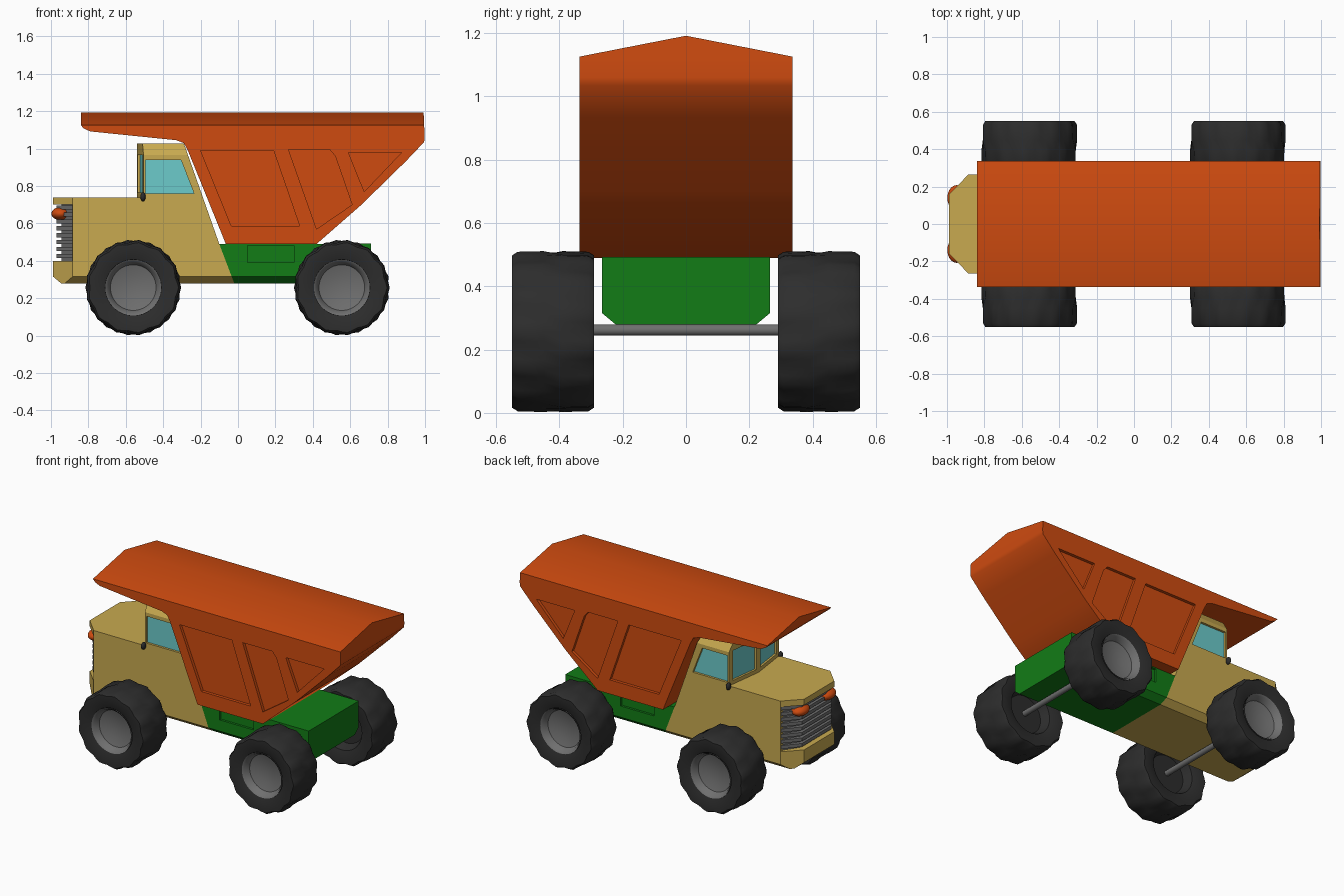
import bpy, bmesh, math
from mathutils import Vector

if "Cube" in bpy.data.objects:
    bpy.data.objects.remove(bpy.data.objects["Cube"])


def material(name, rgb):
    m = bpy.data.materials.new(name)
    m.diffuse_color = (*rgb, 1)
    m.use_nodes = True
    m.node_tree.nodes["Principled BSDF"].inputs["Base Color"].default_value = m.diffuse_color
    return m


ORANGE = material("orange", (0.62, 0.07, 0.005))
TAN = material("tan", (0.58, 0.40, 0.08))
GREEN = material("green", (0.006, 0.20, 0.008))
RUBBER = material("rubber", (0.026, 0.026, 0.026))
GREY = material("grey", (0.16, 0.16, 0.16))
GLASS = material("glass", (0.15, 0.60, 0.60))


def finish(name, bm, mat, angle=30):
    bmesh.ops.remove_doubles(bm, verts=bm.verts, dist=1e-5)
    bmesh.ops.recalc_face_normals(bm, faces=bm.faces)
    me = bpy.data.meshes.new(name)
    bm.to_mesh(me)
    bm.free()
    ob = bpy.data.objects.new(name, me)
    bpy.context.collection.objects.link(ob)
    if mat:
        me.materials.append(mat)
    smooth(ob, angle)
    return ob


def smooth(ob, angle):
    bpy.ops.object.select_all(action='DESELECT')
    ob.select_set(True)
    bpy.context.view_layer.objects.active = ob
    bpy.ops.object.shade_smooth_by_angle(angle=math.radians(angle))


def prism(name, pts, lo, hi, axis, mat=None, slices=(), angle=30):
    """Extrude a 2D outline along y (xz outline) or z (xy outline), then trim by planes."""
    bm = bmesh.new()
    place = (lambda a, b, h: (a, h, b)) if axis == 'y' else (lambda a, b, h: (a, b, h))
    rings = [[bm.verts.new(place(a, b, h)) for a, b in pts] for h in (lo, hi)]
    bm.faces.new(rings[0])
    bm.faces.new(rings[1])
    n = len(pts)
    for i in range(n):
        j = (i + 1) % n
        bm.faces.new((rings[0][i], rings[0][j], rings[1][j], rings[1][i]))
    bmesh.ops.recalc_face_normals(bm, faces=bm.faces)
    for co, no in slices:
        r = bmesh.ops.bisect_plane(bm, geom=bm.verts[:] + bm.edges[:] + bm.faces[:],
                                   plane_co=co, plane_no=Vector(no).normalized(), clear_outer=True)
        edges = [e for e in r['geom_cut'] if isinstance(e, bmesh.types.BMEdge)]
        bmesh.ops.edgenet_fill(bm, edges=edges)
    return finish(name, bm, mat, angle)


def carve(ob, cutters, angle=30):
    bpy.context.view_layer.objects.active = ob
    for c in cutters:
        mod = ob.modifiers.new("recess", 'BOOLEAN')
        mod.operation, mod.solver, mod.object = 'DIFFERENCE', 'EXACT', c
        bpy.context.view_layer.objects.active = ob
        bpy.ops.object.modifier_apply(modifier=mod.name)
        bpy.data.objects.remove(c)
    smooth(ob, angle)


def lathe(name, profile, centre, side, mat, n=52, lugs=13):
    """Spin (offset, radius, lug height, lug phase) about the y axis."""
    bm = bmesh.new()
    rings = []
    for t, r, amp, phase in profile:
        ring = []
        for i in range(n):
            a = math.tau * i / n
            wave = max(-1, min(1, 1.6 * math.cos(lugs * a + phase)))
            rr = r + amp * wave
            ring.append(bm.verts.new((centre[0] + rr * math.cos(a), centre[1] + side * t,
                                      centre[2] + rr * math.sin(a))))
        rings.append(ring)
    for p, q in zip(rings, rings[1:]):
        for i in range(n):
            j = (i + 1) % n
            bm.faces.new((p[i], p[j], q[j], q[i]))
    return finish(name, bm, mat, 45)


def ellipsoid(name, loc, radii, mat):
    bpy.ops.mesh.primitive_uv_sphere_add(segments=20, ring_count=12, radius=1, location=loc)
    ob = bpy.context.object
    ob.name, ob.scale = name, radii
    ob.data.materials.append(mat)
    bpy.ops.object.shade_smooth()


SIDES = ((1, "left"), (-1, "right"))
W = 0.265
lower_bevel = [((0, s * W, 0.315), (0, s * 0.035, -0.042)) for s in (1, -1)]

# Dump bed with gabled top and recessed side panels
bed = prism("dump_bed", [(-0.84, 1.25), (-0.84, 1.125), (-0.825, 1.108), (-0.79, 1.092), (-0.33, 1.045),
                         (-0.29, 1.03), (-0.268, 0.99), (-0.065, 0.49), (0.42, 0.49), (0.66, 0.70),
                         (0.90, 0.935), (0.995, 1.035), (0.998, 1.06), (0.99, 1.25)], -0.337, 0.337, 'y', ORANGE,
            [((0, 0, 1.192), (0, s * 0.066, 0.337)) for s in (1, -1)], 46)
panels = [[(-0.20, 0.99), (0.19, 0.99), (0.33, 0.585), (-0.035, 0.585)],
          [(0.27, 0.995), (0.49, 0.995), (0.52, 0.96), (0.61, 0.70), (0.42, 0.57)],
          [(0.59, 0.98), (0.875, 0.98), (0.675, 0.77)]]
carve(bed, [prism("cutter", p, s * 0.317, s * 0.40, 'y') for p in panels for s in (1, -1)], 46)

# Rear chassis
chassis = prism("rear_chassis", [(-0.10, 0.49), (-0.02, 0.28), (0.71, 0.28), (0.71, 0.492)],
                -W, W, 'y', GREEN, lower_bevel)
carve(chassis, [prism("cutter", [(0.05, 0.39), (0.30, 0.39), (0.30, 0.482), (0.05, 0.482)],
                      s * 0.25, s * 0.3, 'y') for s in (1, -1)])

# Engine and lower cab body
prism("cab_body", [(-0.885, 0.28), (-0.02, 0.28), (-0.10, 0.49), (-0.188, 0.74), (-0.885, 0.74)],
      -W, W, 'y', TAN, lower_bevel)


def nose(front, half, side):
    return [(-0.885, side), (front, half), (front, -half), (-0.885, -side)]


# Nose: hood lip, bumper, grille core and slats
prism("hood_lip", nose(-0.988, 0.16, W), 0.70, 0.74, 'z', TAN)
prism("bumper", nose(-0.988, 0.16, W), 0.28, 0.40, 'z', TAN,
      lower_bevel + [((-0.988, 0, 0.315), (-0.035, 0, -0.042))])
prism("grille", nose(-0.945, 0.145, 0.235), 0.39, 0.71, 'z', GREY)
for i in range(8):
    z = 0.415 + i * 0.037
    prism(f"grille_slat_{i + 1}", nose(-0.97, 0.155, 0.255), z, z + 0.022, 'z', GREY)

# Cabin with V-shaped windshield, sloped back and bevelled roof
cabin = prism("cabin", [(-0.54, 0), (-0.505, W), (-0.10, W), (-0.10, -W), (-0.505, -W)], 0.74, 1.027, 'z', TAN,
              [((-0.29, 0, 1.03), (0.54, 0, 0.19))] +
              [((0, s * W, 0.965), (0, s * 0.06, 0.04)) for s in (1, -1)])
side_window = [(-0.495, 0.94), (-0.305, 0.94), (-0.235, 0.76), (-0.495, 0.76)]


def pane(s, front, back):
    x = lambda y: -0.54 + 0.035 * y / W
    a, b = 0.022, 0.232
    return [(x(a) + front, s * a), (x(b) + front, s * b), (x(b) + back, s * b), (x(a) + back, s * a)]


cutters = []
for s, tag in SIDES:
    cutters.append(prism("cutter", side_window, s * 0.245, s * 0.30, 'y'))
    cutters.append(prism("cutter", pane(s, -0.05, 0.02), 0.765, 0.965, 'z'))
carve(cabin, cutters)
for s, tag in SIDES:
    prism(f"side_window_{tag}", side_window, s * 0.24, s * 0.25, 'y', GLASS)
    prism(f"windshield_{tag}", pane(s, 0.014, 0.03), 0.765, 0.965, 'z', GLASS)
    ellipsoid(f"headlight_{tag}", (-0.948, s * 0.14, 0.652), (0.05, 0.068, 0.035), ORANGE)
    ellipsoid(f"mirror_{tag}", (-0.508, s * 0.275, 0.742), (0.014, 0.02, 0.024), RUBBER)

# Wheels and axles
P = math.pi
tyre = [(-0.06, 0, 0, 0), (-0.06, 0.125, 0, 0), (-0.115, 0.15, 0, 0), (-0.13, 0.195, 0, 0),
        (-0.13, 0.236, 0.006, P), (-0.112, 0.247, 0.007, P), (-0.03, 0.25, 0.006, P),
        (0.03, 0.25, 0.006, 0), (0.112, 0.247, 0.007, 0), (0.13, 0.236, 0.006, 0),
        (0.13, 0.195, 0, 0), (0.115, 0.15, 0, 0), (0.09, 0.138, 0, 0)]
rim = [(0.119, 0.149, 0, 0), (0.112, 0.138, 0, 0), (0.075, 0.122, 0, 0), (0.06, 0.07, 0, 0), (0.055, 0, 0, 0)]
for x, place in ((-0.56, "front"), (0.555, "rear")):
    for s, tag in SIDES:
        c = (x, s * 0.42, 0.257)
        lathe(f"{place}_tyre_{tag}", tyre, c, s, RUBBER)
        lathe(f"{place}_rim_{tag}", rim, c, s, GREY)
    bpy.ops.mesh.primitive_cylinder_add(vertices=20, radius=0.018, depth=0.74,
                                        location=(x, 0, 0.262), rotation=(P / 2, 0, 0))
    axle = bpy.context.object
    axle.name = f"{place}_axle"
    axle.data.materials.append(GREY)
    smooth(axle, 30)
